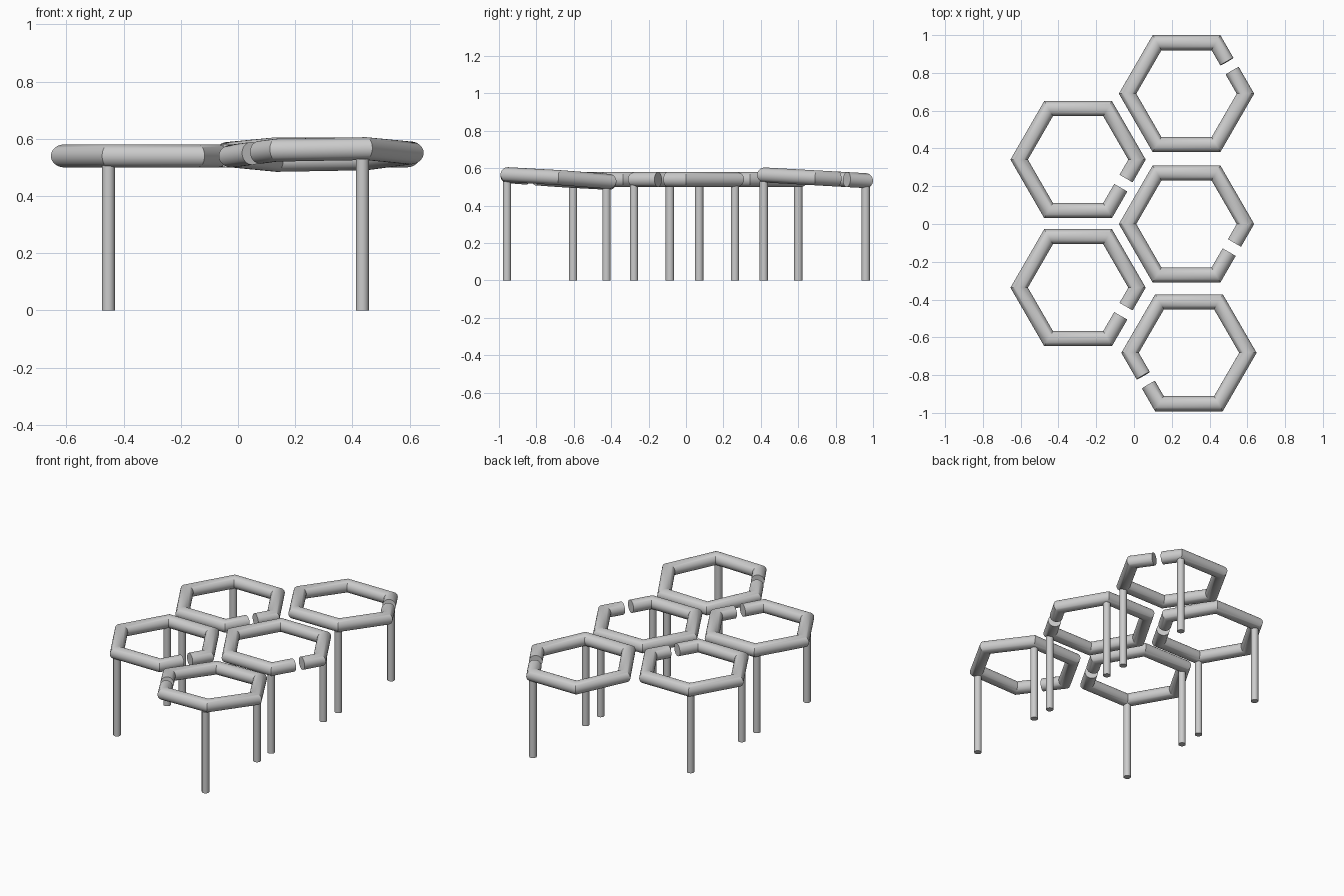
import bpy, bmesh
from math import sin, cos, pi, radians
from mathutils import Vector

if "Cube" in bpy.data.objects:
    bpy.data.objects.remove(bpy.data.objects["Cube"])

TUBE, RING, SEG = 0.04, 0.312, 32
GAP, SHIFT = 0.056, 0.012


def finish(bm, name):
    bmesh.ops.recalc_face_normals(bm, faces=bm.faces)
    me = bpy.data.meshes.new(name)
    bm.to_mesh(me)
    bm.free()
    ob = bpy.data.objects.new(name, me)
    bpy.context.collection.objects.link(ob)
    bpy.context.view_layer.objects.active = ob
    ob.select_set(True)
    bpy.ops.object.shade_smooth_by_angle(angle=radians(30))
    ob.select_set(False)
    return ob


def open_hexagon(name, loc, gap_edge, tilt=(0, 0)):
    """Mitred hexagonal tube with a gap in the edge starting at corner gap_edge."""
    bm = bmesh.new()
    corner = lambda k: Vector((cos(k * pi / 3), sin(k * pi / 3), 0)) * RING
    a, b = corner(gap_edge), corner(gap_edge + 1)
    d = (b - a).normalized()
    mid = (a + b) / 2 + d * SHIFT
    out = ((a + b) / 2).normalized()
    # centre point, in-plane section direction, stretch at the mitre
    stations = [(mid + d * GAP / 2, out, 1)]
    for k in range(gap_edge + 1, gap_edge + 7):
        c = corner(k)
        stations.append((c, c.normalized(), 1 / cos(pi / 6)))
    stations.append((mid - d * GAP / 2, out, 1))
    rings = []
    for p, u, s in stations:
        rings.append([bm.verts.new(p + u * (TUBE * s * cos(t)) + Vector((0, 0, TUBE * sin(t))))
                      for t in (2 * pi * i / SEG for i in range(SEG))])
    for r, q in zip(rings, rings[1:]):
        for i in range(SEG):
            j = (i + 1) % SEG
            bm.faces.new((r[i], r[j], q[j], q[i]))
    bm.faces.new(rings[0])
    bm.faces.new(rings[-1])
    ob = finish(bm, name)
    ob.location = loc
    ob.rotation_euler = (radians(tilt[0]), radians(tilt[1]), 0)


def leg(name, x, y):
    bm = bmesh.new()
    h = 0.53
    bmesh.ops.create_cone(bm, cap_ends=True, segments=24, radius1=0.0225, radius2=0.0225, depth=h)
    finish(bm, name).location = (x, y, h / 2)


# Hexagonal tube rings: two level on the left, one level and two tilted on the right
open_hexagon("left_back_ring", (-0.296, 0.341, 0.54), 5)
open_hexagon("left_front_ring", (-0.296, -0.337, 0.54), 5)
open_hexagon("right_middle_ring", (0.278, 0, 0.54), 5)
open_hexagon("right_back_ring", (0.278, 0.69, 0.549), 0, (-3.2, 0))
open_hexagon("right_front_ring", (0.291, -0.682, 0.545), 3, (-3.8, -1.0))

# Two legs under the outer corners of each ring
for i, y in enumerate((-0.604, -0.086, 0.07, 0.6)):
    leg(f"left_leg_{i + 1}", -0.453, y)
for i, y in enumerate((-0.957, -0.425, -0.278, 0.262, 0.416, 0.961)):
    leg(f"right_leg_{i + 1}", 0.435, y)
